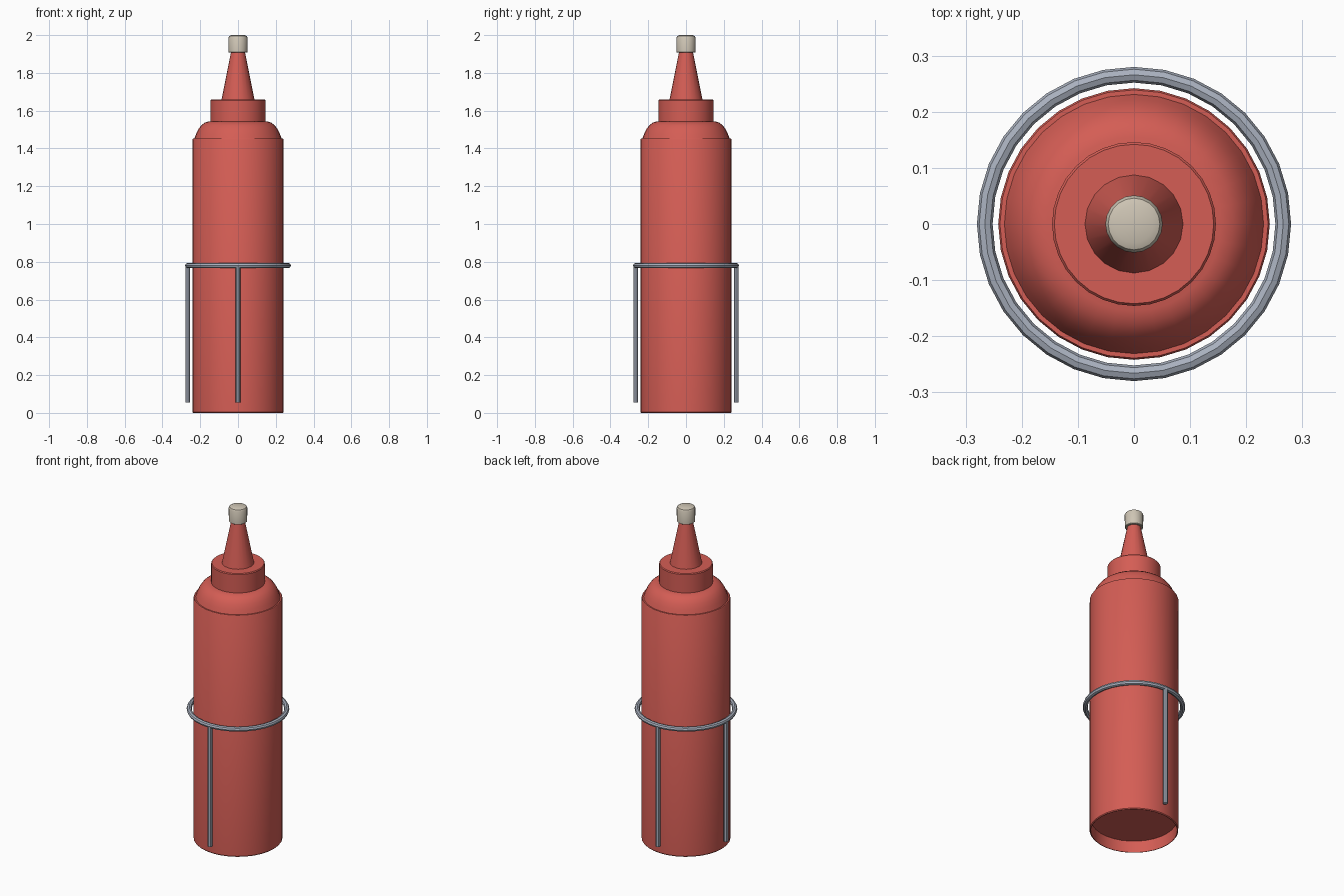
import bpy, bmesh, math
from mathutils import Matrix, Vector

cube = bpy.data.objects.get("Cube")
if cube:
    bpy.data.objects.remove(cube, do_unlink=True)


def make_material(name, rgb):
    mat = bpy.data.materials.new(name)
    mat.use_nodes = True
    mat.diffuse_color = (*rgb, 1)
    mat.node_tree.nodes["Principled BSDF"].inputs["Base Color"].default_value = (*rgb, 1)
    return mat


red = make_material("sauce red", (0.66, 0.11, 0.09))
cream = make_material("cream cap", (0.62, 0.56, 0.46))
steel = make_material("steel wire", (0.40, 0.44, 0.52))


def finish(name, bm, mat):
    bmesh.ops.recalc_face_normals(bm, faces=bm.faces)
    mesh = bpy.data.meshes.new(name)
    bm.to_mesh(mesh)
    bm.free()
    mesh.materials.append(mat)
    obj = bpy.data.objects.new(name, mesh)
    bpy.context.collection.objects.link(obj)
    bpy.ops.object.select_all(action='DESELECT')
    obj.select_set(True)
    bpy.context.view_layer.objects.active = obj
    bpy.ops.object.shade_smooth_by_angle(angle=math.radians(35))
    return obj


def lathe(name, profile, mat, sides=32):
    """Spin an (r, z) profile, which begins and ends on the axis, around z."""
    bm = bmesh.new()
    verts = [bm.verts.new((r, 0, z)) for r, z in profile]
    edges = [bm.edges.new(pair) for pair in zip(verts, verts[1:])]
    bmesh.ops.spin(bm, geom=verts + edges, cent=(0, 0, 0), axis=(0, 0, 1),
                   angle=math.tau, steps=sides, use_duplicate=False)
    bmesh.ops.remove_doubles(bm, verts=bm.verts, dist=0.0005)
    return finish(name, bm, mat)


# Bottle with a recessed base and a small ledge below the shoulder
lathe("bottle_body", [(0, 0.07), (0.233, 0.07), (0.235, 0), (0.238, 0),
                      (0.242, 0.005), (0.242, 1.447), (0.239, 1.452),
                      (0.231, 1.452), (0.222, 1.477), (0.21, 1.502),
                      (0.195, 1.522), (0.177, 1.536), (0.155, 1.543),
                      (0, 1.545)], red)

# Screw collar, tapered nozzle and tip cap
lathe("collar", [(0, 1.54), (0.146, 1.54), (0.146, 1.653),
                 (0.142, 1.658), (0, 1.658)], red)
lathe("nozzle", [(0, 1.65), (0.089, 1.65), (0.036, 1.915), (0, 1.915)], red, 20)
lathe("tip_cap", [(0, 1.907), (0.046, 1.907), (0.05, 1.91), (0.051, 1.986),
                  (0.046, 1.995), (0.034, 2.0), (0, 2.0)], cream, 20)

# Wire holder: one ring and three legs
RING_R, WIRE_R, RING_Z = 0.266, 0.014, 0.78
bm = bmesh.new()
circle = bmesh.ops.create_circle(bm, segments=8, radius=WIRE_R,
                                 matrix=Matrix.Translation((RING_R, 0, RING_Z))
                                 @ Matrix.Rotation(math.pi / 2, 4, 'X'))
bmesh.ops.spin(bm, geom=circle["verts"] + bm.edges[:], cent=(0, 0, 0),
               axis=(0, 0, 1), angle=math.tau, steps=32, use_duplicate=False)
bmesh.ops.remove_doubles(bm, verts=bm.verts, dist=0.0005)
finish("holder_ring", bm, steel)

LEG_BOTTOM = 0.055
for name, x, y in (("front_leg", 0, -1), ("back_leg", 0, 1), ("right_leg", -1, 0)):
    bm = bmesh.new()
    centre = Vector((x * RING_R, y * RING_R, (LEG_BOTTOM + RING_Z) / 2))
    bmesh.ops.create_cone(bm, cap_ends=True, segments=8, radius1=0.013, radius2=0.013,
                          depth=RING_Z - LEG_BOTTOM, matrix=Matrix.Translation(centre))
    finish(name, bm, steel).data.update()
    # Octagonal rods need a wider angle to look round
    bpy.ops.object.shade_smooth_by_angle(angle=math.radians(50))

ring = bpy.data.objects["holder_ring"]
bpy.ops.object.select_all(action='DESELECT')
ring.select_set(True)
bpy.context.view_layer.objects.active = ring
bpy.ops.object.shade_smooth_by_angle(angle=math.radians(50))
